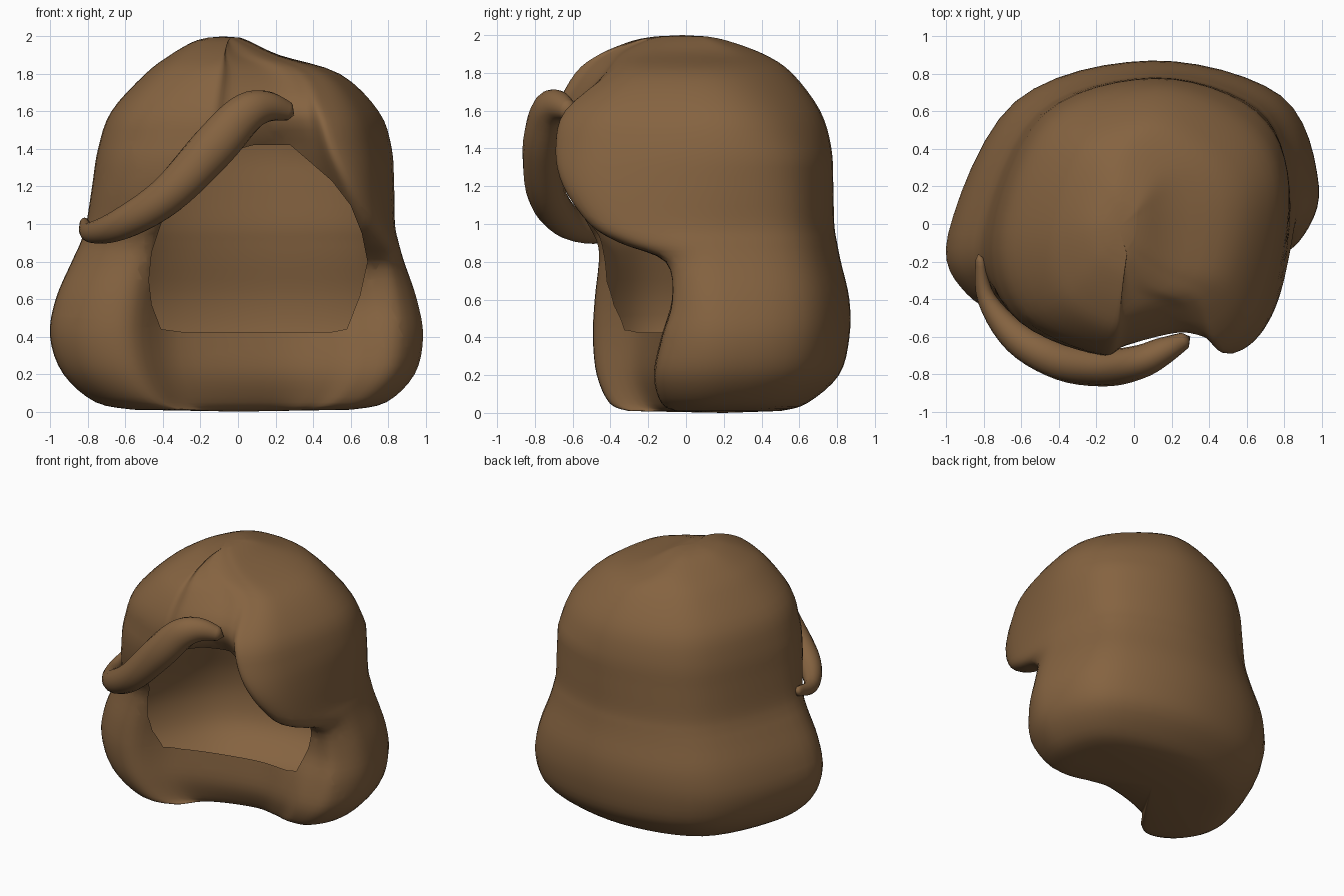
import bpy, bmesh, math
from mathutils import Vector

if "Cube" in bpy.data.objects:
    bpy.data.objects.remove(bpy.data.objects["Cube"])

brown = bpy.data.materials.new("hair_brown")
brown.diffuse_color = (0.235, 0.125, 0.052, 1)
brown.use_nodes = True
brown.node_tree.nodes["Principled BSDF"].inputs["Base Color"].default_value = brown.diffuse_color


def catmull(pts, steps, closed):
    """Smooth curve through points of any dimension."""
    n, out = len(pts), []
    for i in range(n if closed else n - 1):
        idx = [i - 1, i, i + 1, i + 2]
        a, b, c, d = [pts[k % n] if closed else pts[min(max(k, 0), n - 1)] for k in idx]
        for s in range(steps):
            t = s / steps
            out.append([0.5 * (2 * q + (r - p) * t + (2 * p - 5 * q + 4 * r - w) * t * t
                               + (3 * q - p - 3 * r + w) * t ** 3)
                        for p, q, r, w in zip(a, b, c, d)])
    return out if closed else out + [list(pts[-1])]


def loft(bm, rings, start, end):
    """Skin closed rings and close both ends to a point."""
    rows = [[bm.verts.new(p) for p in r] for r in rings]
    n = len(rows[0])
    for a, b in zip(rows, rows[1:]):
        for i in range(n):
            bm.faces.new((a[i], a[(i + 1) % n], b[(i + 1) % n], b[i]))
    for row, tip in ((rows[0], start), (rows[-1], end)):
        v = bm.verts.new(tip)
        for i in range(n):
            bm.faces.new((row[i], row[(i + 1) % n], v))
    bmesh.ops.recalc_face_normals(bm, faces=bm.faces)


def finish(bm, name):
    me = bpy.data.meshes.new(name)
    bm.to_mesh(me)
    bm.free()
    for p in me.polygons:
        p.use_smooth = True
    me.materials.append(brown)
    ob = bpy.data.objects.new(name, me)
    bpy.context.collection.objects.link(ob)


# Hair shell levels: z, left, right, back, front left, front middle, front right, right lobe x
levels = [
    (0.01, -0.55, 0.60, 0.50, -0.30, -0.02, -0.05, 0.42),
    (0.05, -0.75, 0.79, 0.64, -0.40, -0.07, -0.13, 0.55),
    (0.20, -0.92, 0.94, 0.81, -0.47, -0.13, -0.17, 0.66),
    (0.40, -0.99, 0.985, 0.865, -0.49, -0.12, -0.13, 0.68),
    (0.60, -0.96, 0.95, 0.865, -0.48, -0.10, -0.07, 0.68),
    (0.80, -0.875, 0.88, 0.82, -0.46, -0.14, -0.11, 0.68),
    (0.90, -0.83, 0.85, 0.80, -0.47, -0.20, -0.35, 0.69),
    (1.00, -0.80, 0.83, 0.785, -0.52, -0.26, -0.51, 0.67),
    (1.20, -0.77, 0.83, 0.78, -0.63, -0.36, -0.65, 0.59),
    (1.40, -0.74, 0.82, 0.77, -0.69, -0.48, -0.69, 0.51),
    (1.60, -0.67, 0.75, 0.71, -0.68, -0.58, -0.63, 0.46),
    (1.80, -0.49, 0.54, 0.56, -0.58, -0.44, -0.38, 0.38),
    (1.90, -0.36, 0.22, 0.41, -0.45, -0.36, -0.27, 0.16),
    (1.97, -0.24, 0.07, 0.22, -0.28, -0.22, -0.17, 0.02),
    (1.993, -0.16, 0.01, 0.11, -0.16, -0.13, -0.10, -0.02),
]


def ramp(z, a, b):
    return min(max((z - a) / (b - a), 0), 1)


def section(z, xl, xr, yb, fl, fm, fr, xt):
    mid, w = (xl + xr) / 2, xr - xl
    u = ramp(z, 0.95, 1.45)                    # lower lobe to crown
    mx, tl = mid + (0.1 + 0.03 * u) * w, (0.6 - 0.33 * u) * xl
    k = 1.035 - 0.02 * u - 0.075 * ramp(z, 1.35, 1.75)
    v = 0.38 + 0.25 * u
    pts = [(mid + 0.05 * w, yb), (0.77 * k * xr, 0.76 * k * yb), (xr, 0.24 * yb),
           (0.5 * (xt + xr) + 0.04 * w / 1.6, 0.65 * fr), (xt, fr),
           (0.6 * xt + 0.4 * mx, 0.35 * fr + 0.65 * fm), (mx, fm),
           (0.35 * mx + 0.65 * tl, (1 - v) * fm + v * fl),
           (tl, fl), ((0.9 - 0.06 * u) * xl, (0.76 - 0.06 * u) * fl),
           (xl, -0.06 * yb), (0.64 * xl, 0.75 * yb)]
    return [(x, y, z) for x, y in catmull(pts, 6, True)]


bm = bmesh.new()
loft(bm, [section(*l) for l in catmull(levels, 4, False)], (0, 0.2, 0), (-0.08, -0.02, 2.0))

# Face opening: trim the front faces along a convex outline, then remove the inside
outline = [(0.28, 1.42), (0.5, 1.23), (0.6, 1.1), (0.66, 0.95), (0.69, 0.8), (0.65, 0.62),
           (0.58, 0.44), (0.5, 0.425), (-0.3, 0.425), (-0.41, 0.44), (-0.46, 0.57),
           (-0.475, 0.7), (-0.46, 0.85), (-0.4, 1.03), (-0.27, 1.22), (-0.07, 1.38), (0.08, 1.42)]
inside = [f for f in bm.faces if f.calc_center_median().y < 0.1 and 0.3 < f.calc_center_median().z < 1.6]
for (x0, z0), (x1, z1) in zip(outline, outline[1:] + outline[:1]):
    out = Vector((z0 - z1, 0, x1 - x0))
    co = Vector((x0, 0, z0))
    geom = set(inside)
    for f in inside:
        geom.update(f.edges)
        geom.update(f.verts)
    res = bmesh.ops.bisect_plane(bm, geom=list(geom), plane_co=co, plane_no=out, dist=1e-5)
    faces = {g for g in res["geom"] if isinstance(g, bmesh.types.BMFace)}
    inside = [f for f in faces if (f.calc_center_median() - co).dot(out) < 0]
bmesh.ops.delete(bm, geom=inside, context='FACES')
finish(bm, "hair_shell")

# Swept fringe lock: x, y, z, half height, half thickness
path = [(-0.82, -0.19, 1.00, 0.035, 0.025), (-0.785, -0.40, 0.955, 0.055, 0.05),
        (-0.62, -0.61, 1.00, 0.085, 0.085), (-0.38, -0.735, 1.15, 0.105, 0.10),
        (-0.14, -0.765, 1.40, 0.12, 0.10), (0.03, -0.735, 1.58, 0.11, 0.09),
        (0.15, -0.68, 1.625, 0.085, 0.075), (0.27, -0.62, 1.60, 0.05, 0.045)]
line = catmull(path, 5, False)
rings = []
for i, (x, y, z, h, d) in enumerate(line):
    p = Vector((x, y, z))
    t = (Vector(line[min(i + 1, len(line) - 1)][:3]) - Vector(line[max(i - 1, 0)][:3])).normalized()
    n = Vector((x + 0.1, y, 0))
    n = (n - t * n.dot(t)).normalized()
    b = t.cross(n)
    rings.append([p + n * d * math.cos(a) + b * h * math.sin(a)
                  for a in [k * math.tau / 16 for k in range(16)]])
bm = bmesh.new()
loft(bm, rings, (-0.83, -0.16, 1.02), (0.30, -0.60, 1.58))
finish(bm, "fringe_lock")
